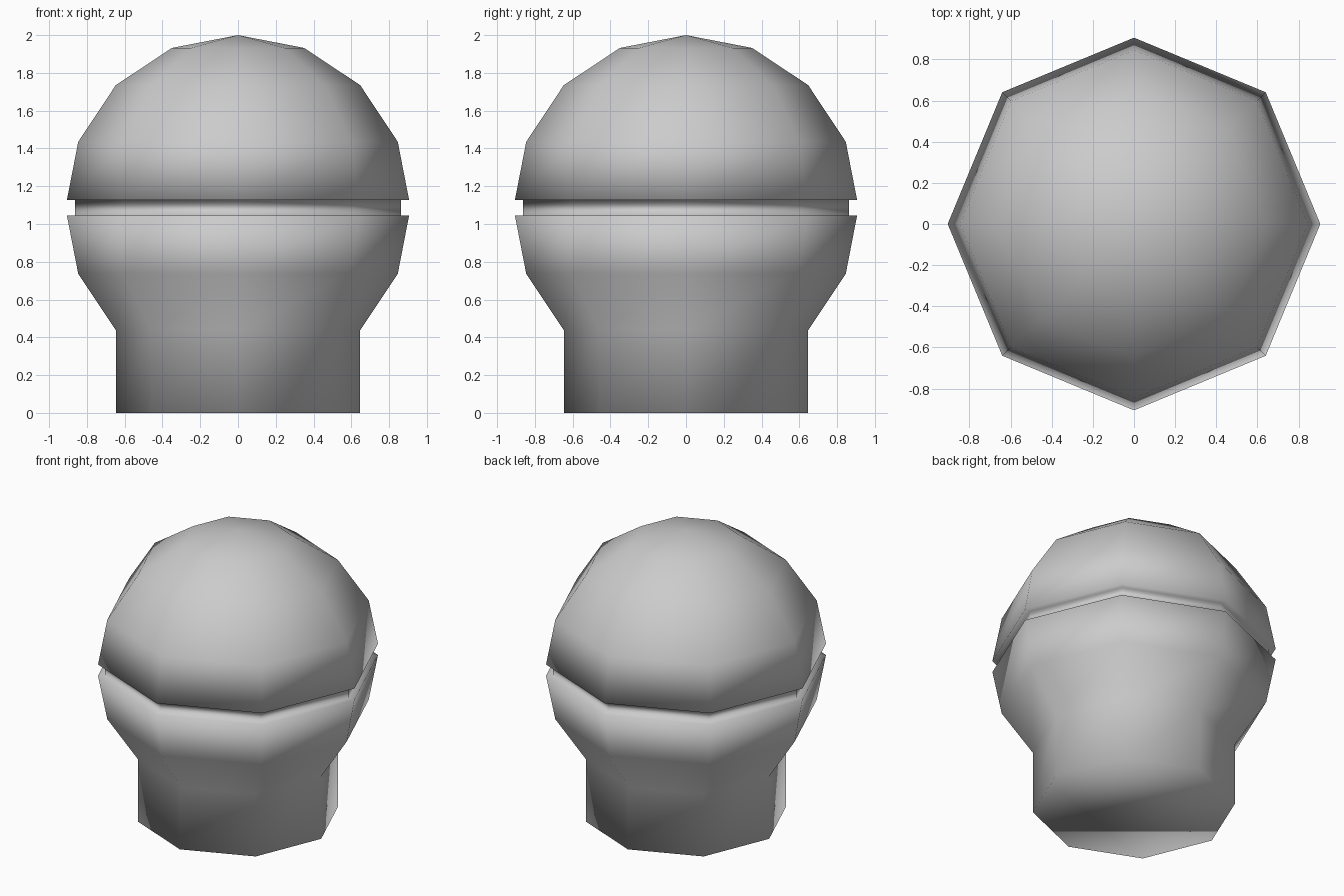
import bpy
import bmesh
from math import cos, sin, tau

if "Cube" in bpy.data.objects:
    bpy.data.objects.remove(bpy.data.objects["Cube"])

SIDES = 8

# Outline (radius, height): neck, flared cup, recessed groove, faceted dome
PROFILE = [
    (0.647, 0.0), (0.647, 0.438), (0.846, 0.737), (0.906, 1.046),
    (0.862, 1.046), (0.862, 1.126),
    (0.906, 1.126), (0.846, 1.435), (0.647, 1.735), (0.35, 1.932),
]
TOP = 2.0


def lathe(name, profile, top):
    bm = bmesh.new()
    rings = [[bm.verts.new((r * cos(tau * i / SIDES), r * sin(tau * i / SIDES), z))
              for i in range(SIDES)] for r, z in profile]
    # side walls
    for low, high in zip(rings, rings[1:]):
        for i in range(SIDES):
            j = (i + 1) % SIDES
            bm.faces.new((low[i], low[j], high[j], high[i]))
    # flat base and pointed crown
    bm.faces.new(rings[0][::-1])
    tip = bm.verts.new((0, 0, top))
    for i in range(SIDES):
        bm.faces.new((rings[-1][i], rings[-1][(i + 1) % SIDES], tip))
    for face in bm.faces:
        face.smooth = True
    bmesh.ops.recalc_face_normals(bm, faces=bm.faces)
    mesh = bpy.data.meshes.new(name)
    bm.to_mesh(mesh)
    bm.free()
    obj = bpy.data.objects.new(name, mesh)
    bpy.context.collection.objects.link(obj)
    return obj


# Domed knob with a groove around its widest point
lathe("domed_knob", PROFILE, TOP)
